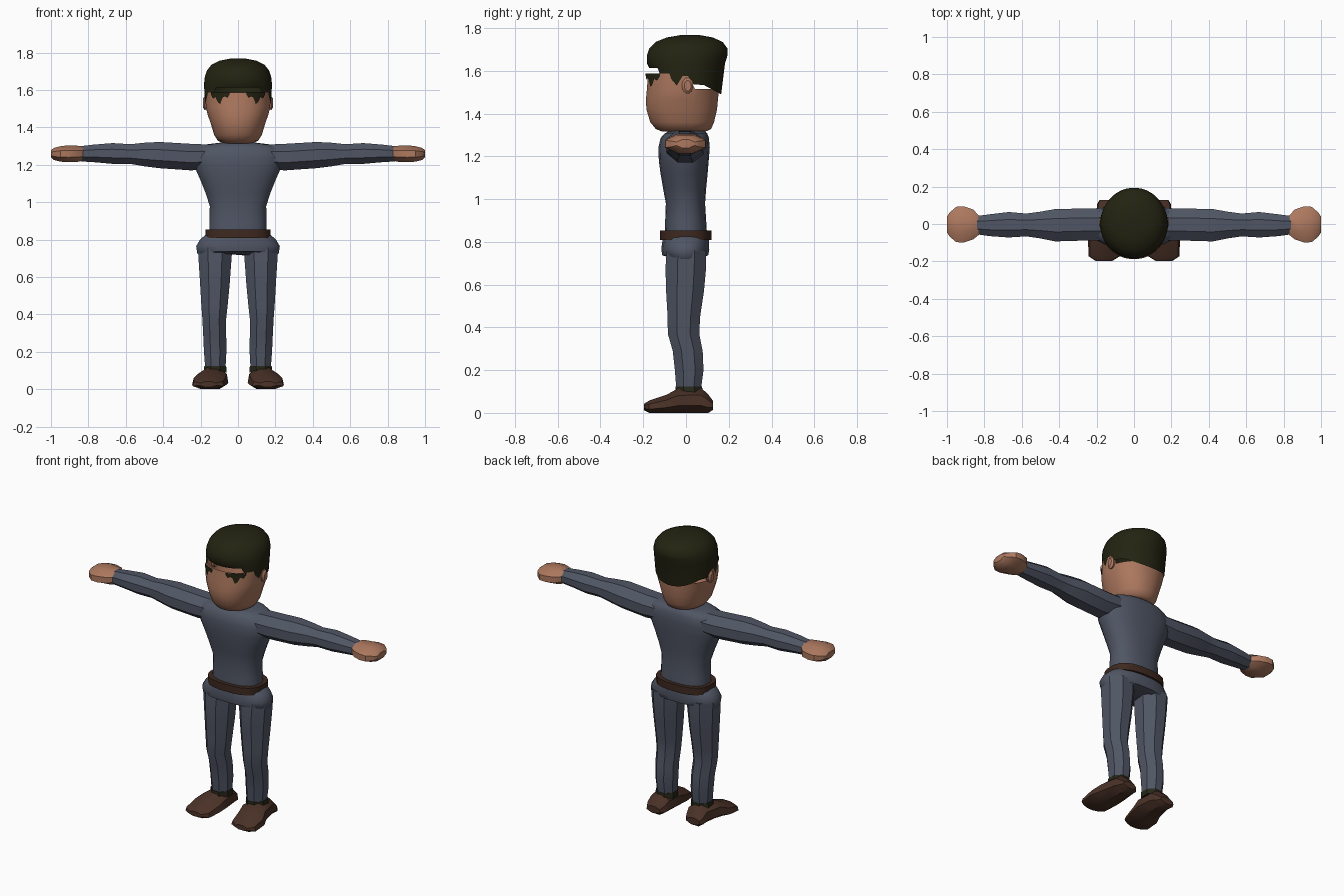
import bpy, bmesh, math


def material(name, rgb):
    m = bpy.data.materials.new(name)
    m.diffuse_color = (*rgb, 1)
    return m


CLOTH = material("slate cloth", (0.080, 0.092, 0.128))
SKIN = material("skin", (0.42, 0.19, 0.115))
HAIR = material("dark hair", (0.017, 0.017, 0.006))
BOOT = material("brown leather", (0.068, 0.031, 0.020))
BELT = material("belt leather", (0.048, 0.022, 0.014))
SOCK = material("dark sock", (0.02, 0.021, 0.01))


def finish(bm, name, mat, angle=35):
    bmesh.ops.recalc_face_normals(bm, faces=bm.faces[:])
    me = bpy.data.meshes.new(name)
    bm.to_mesh(me)
    bm.free()
    me.materials.append(mat)
    ob = bpy.data.objects.new(name, me)
    bpy.context.collection.objects.link(ob)
    bpy.ops.object.select_all(action='DESELECT')
    ob.select_set(True)
    bpy.context.view_layer.objects.active = ob
    bpy.ops.object.shade_smooth_by_angle(angle=math.radians(angle))
    return ob


def loft(name, mat, rings, axis='z', n=8, side=1, power=1.0, taper=0.0,
         caps=(True, True), edge=None, angle=35):
    """Skin rings (t, a0, a1, b0, b1); edge(ring index, angle) may override t."""
    bm = bmesh.new()
    rows = []
    fit = 1 / math.cos(math.pi / n) if n <= 8 else 1
    for i, (t, a0, a1, b0, b1) in enumerate(rings):
        row = []
        for k in range(n):
            w = 2 * math.pi * (k + 0.5) / n
            c, s = math.cos(w) * fit, math.sin(w) * fit
            c = math.copysign(abs(c) ** power, c)
            s = math.copysign(abs(s) ** power, s)
            a = (a0 + a1) / 2 + (a1 - a0) / 2 * c * (1 - taper * max(0, s))
            b = (b0 + b1) / 2 + (b1 - b0) / 2 * s
            h = edge(i, w, t) if edge else t
            p = {'z': (a, b, h), 'x': (h, a, b), 'y': (a, h, b)}[axis]
            row.append(bm.verts.new((p[0] * side, p[1], p[2])))
        rows.append(row)
    for r0, r1 in zip(rows, rows[1:]):
        for k in range(n):
            j = (k + 1) % n
            bm.faces.new((r0[k], r0[j], r1[j], r1[k]))
    if caps[0]:
        bm.faces.new(rows[0])
    if caps[1]:
        bm.faces.new(rows[-1])
    return finish(bm, name, mat, angle)


# Torso, neck, belt and hips
loft("shirt_torso", CLOTH, [
    (0.82, -.155, .155, -.10, .10), (0.90, -.153, .153, -.098, .095),
    (0.98, -.152, .152, -.095, .09), (1.05, -.175, .175, -.108, .095),
    (1.12, -.203, .203, -.12, .102), (1.18, -.23, .23, -.128, .107),
    (1.24, -.242, .242, -.13, .112), (1.285, -.225, .225, -.12, .108),
    (1.308, -.18, .18, -.10, .10), (1.318, -.10, .10, -.08, .09)],
    n=24, power=0.85, angle=50)
loft("neck", SKIN, [(1.27, -.09, .09, -.08, .085), (1.34, -.085, .085, -.08, .08)], n=16)
loft("belt", BELT, [(.808, -.176, .176, -.122, .12), (.853, -.176, .176, -.122, .12)],
     n=20, power=0.75)
loft("trouser_hips", CLOTH, [
    (.695, -.195, .195, -.085, .085), (.725, -.22, .22, -.112, .105),
    (.765, -.226, .226, -.117, .11), (.80, -.205, .205, -.112, .108),
    (.835, -.165, .165, -.11, .108)], n=20, power=0.85, angle=50,
    edge=lambda i, w, t: t + (.04 * abs(math.sin(w)) ** 2 if i == 0 else
                              .012 * abs(math.sin(w)) if i == 1 else 0))


# Head: open bowl under the hair, rim lower at the back
def head_rim(i, w, t):
    return (1.515 if math.sin(w) > 0.22 else 1.587) if i == 6 else t


HEAD_RIM = (-.174, .174, -.178, .155)
loft("head", SKIN, [
    (1.315, -.075, .075, -.11, .09), (1.328, -.108, .108, -.142, .118),
    (1.36, -.128, .128, -.168, .132), (1.42, -.146, .146, -.186, .146),
    (1.465, -.162, .162, -.188, .150), (1.51, -.173, .173, -.184, .155),
    (1.58, *HEAD_RIM)], n=32, power=0.92, caps=(True, False), edge=head_rim, angle=50)


# Hair: cap with an uneven lower edge
def hair_edge(i, w, t):
    if i:
        return t
    y = math.sin(w)
    if y < -.72:
        return 1.612
    if y < -.1:
        return 1.535 + .02 * math.sin(y * 31) + (.04 if y < -.5 else .012)
    if y < .22:
        return 1.575
    return 1.535 if y < .5 else 1.535 - .045 * (y - .5) / .5


loft("hair_cap", HAIR, [
    (1.56, -.18, .18, -.172, .165), (1.635, -.182, .182, -.184, .183),
    (1.67, -.178, .178, -.184, .194), (1.705, -.166, .166, -.172, .194),
    (1.735, -.142, .142, -.142, .172), (1.756, -.10, .10, -.09, .125),
    (1.768, -.04, .04, -.02, .06)], n=40, caps=(False, True), edge=hair_edge, angle=60)

for s, tag in ((1, "left"), (-1, "right")):
    # Forehead lock: thin strip that follows the brow
    bm = bmesh.new()
    drop = [.012, .03, .022, .028, .062, .055, .025, .034, .012]
    pairs = []
    for k, d in enumerate(drop):
        x = .045 + .0125 * k
        y = -.014 - .174 * math.sqrt(1 - (x / .178) ** 2) - .006
        pairs.append([bm.verts.new((s * x, y, z)) for z in (1.588, 1.588 - d)])
    for p, q in zip(pairs, pairs[1:]):
        bm.faces.new((p[0], p[1], q[1], q[0]))
    finish(bm, tag + "_forehead_lock", HAIR)

    # Ear
    loft(tag + "_ear", SKIN, [
        (.155, -.015, .03, 1.50, 1.56), (.178, -.02, .034, 1.492, 1.568),
        (.188, -.008, .024, 1.505, 1.555)], axis='x', n=12, side=s)

    # Sleeve and hand
    loft(tag + "_sleeve", CLOTH, [
        (.15, -.09, .085, 1.18, 1.308), (.25, -.088, .083, 1.17, 1.312),
        (.42, -.093, .08, 1.182, 1.322), (.50, -.077, .066, 1.192, 1.318),
        (.575, -.066, .056, 1.205, 1.31), (.67, -.072, .064, 1.205, 1.316),
        (.77, -.065, .052, 1.214, 1.308), (.84, -.055, .043, 1.218, 1.30)],
        axis='x', n=8, side=s)
    loft(tag + "_hand", SKIN, [
        (.83, -.058, .045, 1.222, 1.298), (.86, -.082, .078, 1.215, 1.302),
        (.91, -.099, .094, 1.214, 1.304), (.95, -.097, .092, 1.217, 1.299),
        (.985, -.068, .062, 1.226, 1.29), (1.0, -.045, .04, 1.24, 1.278)],
        axis='x', n=8, side=s)

    # Trouser leg, sock and boot
    loft(tag + "_trouser_leg", CLOTH, [
        (.11, .067, .175, -.045, .07), (.20, .062, .182, -.052, .082),
        (.29, .063, .186, -.062, .078), (.37, .064, .19, -.085, .062),
        (.45, .055, .196, -.086, .066), (.57, .044, .203, -.093, .084),
        (.68, .036, .21, -.096, .094), (.76, .03, .215, -.09, .094)], n=8, side=s)
    loft(tag + "_sock", SOCK, [
        (.09, .062, .185, -.05, .08), (.124, .063, .18, -.049, .075)], n=8, side=s)
    loft(tag + "_boot", BOOT, [
        (-.197, .115, .205, .012, .042), (-.172, .075, .244, 0, .058),
        (-.09, .06, .245, 0, .085), (-.035, .052, .222, 0, .116),
        (.07, .062, .20, 0, .118), (.105, .072, .198, 0, .085),
        (.127, .09, .185, .015, .055)], axis='y', n=8, side=s, taper=0.22)
